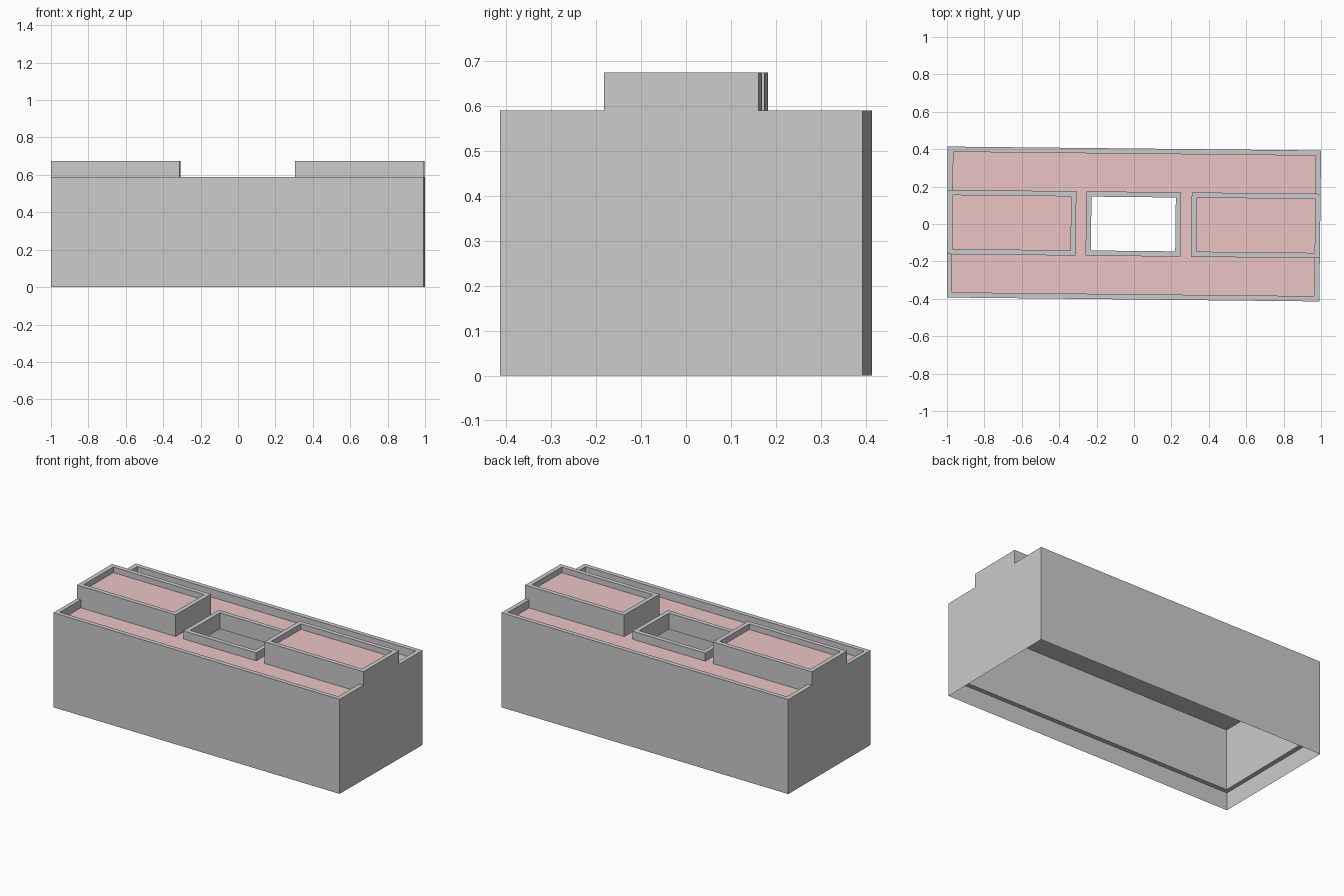
import bpy, bmesh

if "Cube" in bpy.data.objects:
    bpy.data.objects.remove(bpy.data.objects["Cube"])

T = 0.028                                   # wall thickness
X0, X1, Y = -0.998, 0.9955, 0.4035          # outer footprint
B0, B1, BY = -0.31, 0.307, 0.172            # raised block inner ends, half width
C0, C1 = -0.257, 0.25                       # light well ends
CEIL, ROOF, TOP = 0.49, 0.54, 0.59
UP_ROOF, UP_TOP = 0.64, 0.675
LEDGE = 0.11

red = bpy.data.materials.new("roof_red")
red.diffuse_color = (0.83, 0.56, 0.55, 1)
red.use_nodes = True
red.node_tree.nodes["Principled BSDF"].inputs["Base Color"].default_value = red.diffuse_color
grey = bpy.data.materials.new("plain_grey")
grey.diffuse_color = (0.8, 0.8, 0.8, 1)
grey.use_nodes = True
grey.node_tree.nodes["Principled BSDF"].inputs["Base Color"].default_value = grey.diffuse_color


def place(x, y, z):
    """The plan is turned slightly clockwise on the grid."""
    k = 0.005 if x < -0.99 else 0.0115
    return (x + k * y, y - 0.0105 * x, z)


def finish(name, bm, roof=False):
    bmesh.ops.recalc_face_normals(bm, faces=bm.faces)
    me = bpy.data.meshes.new(name)
    if roof:
        me.materials.append(grey)
        me.materials.append(red)
        for f in bm.faces:
            f.normal_update()
            f.material_index = 1 if f.normal.z > 0.5 else 0
    bm.to_mesh(me)
    bm.free()
    ob = bpy.data.objects.new(name, me)
    bpy.context.collection.objects.link(ob)
    return ob


def loop(bm, x0, x1, y0, y1, z):
    pts = ((x0, y0), (x1, y0), (x1, y1), (x0, y1))
    return [bm.verts.new(place(x, y, z)) for x, y in pts]


def bridge(bm, a, b):
    for i in range(4):
        j = (i + 1) % 4
        bm.faces.new((a[i], a[j], b[j], b[i]))


def frame(name, x0, x1, hy, z0, z1):
    """Rectangular ring of walls with thickness T."""
    bm = bmesh.new()
    loops = [loop(bm, x0 + d, x1 - d, d - hy, hy - d, z)
             for d, z in ((0, z0), (0, z1), (T, z1), (T, z0))]
    for i in range(4):
        bridge(bm, loops[i], loops[(i + 1) % 4])
    return finish(name, bm)


def slab(name, xs, ys, z0, z1, skip=()):
    """Roof slab made of grid cells, leaving out the skipped ones."""
    bm = bmesh.new()
    grid = [[bm.verts.new(place(x, y, z0)) for y in ys] for x in xs]
    for i in range(len(xs) - 1):
        for j in range(len(ys) - 1):
            if (i, j) not in skip:
                bm.faces.new((grid[i][j], grid[i + 1][j],
                              grid[i + 1][j + 1], grid[i][j + 1]))
    ext = bmesh.ops.extrude_face_region(bm, geom=bm.faces[:], use_keep_orig=True)
    for v in ext["geom"]:
        if isinstance(v, bmesh.types.BMVert):
            v.co.z = z1
    return finish(name, bm, True)


# Thin base skirt, open underneath
bm = bmesh.new()
bridge(bm, loop(bm, X0, X1, -Y, Y, 0), loop(bm, X0, X1, -Y, Y, LEDGE))
finish("base_skirt", bm)

# Main walls with parapet
frame("main_walls", X0, X1, Y, LEDGE, TOP)

# Lower roof around the blocks and the light well
slab("main_roof", [X0 + T, B0, C0, C1, B1, X1 - T], [T - Y, -BY, BY, Y - T],
     CEIL, ROOF, skip=((0, 1), (2, 1), (4, 1)))

# Light well walls
frame("light_well", C0, C1, BY, CEIL, TOP)

# Raised blocks at both ends
for side, a, b in (("left", X0, B0), ("right", B1, X1)):
    frame(side + "_block_walls", a, b, BY, CEIL, UP_TOP)
    slab(side + "_block_roof", [a + T, b - T], [T - BY, BY - T], TOP, UP_ROOF)
